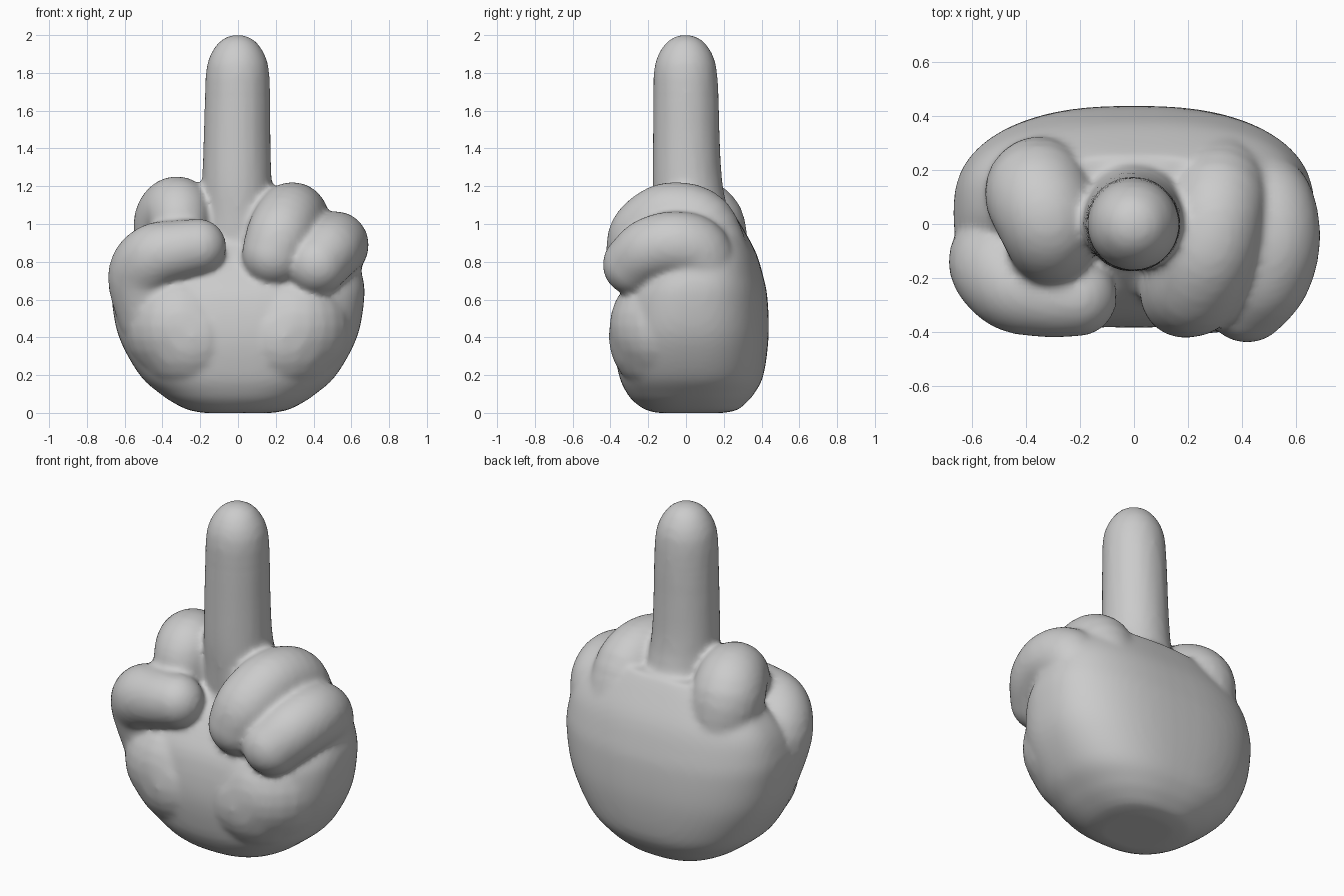
import bpy, bmesh, math
from mathutils import Vector

if "Cube" in bpy.data.objects:
    bpy.data.objects.remove(bpy.data.objects["Cube"], do_unlink=True)

grey = bpy.data.materials.new("light grey")
grey.use_nodes = True
colour = (0.6, 0.6, 0.6, 1)
grey.diffuse_color = colour
grey.node_tree.nodes["Principled BSDF"].inputs["Base Color"].default_value = colour

# Unit ball reused along every digit
bm = bmesh.new()
bmesh.ops.create_uvsphere(bm, u_segments=24, v_segments=14, radius=1)
bm.verts.index_update()
ball_verts = [v.co.copy() for v in bm.verts]
ball_faces = [[v.index for v in f.verts] for f in bm.faces]
bm.free()

verts, faces = [], []


def spline(p0, p1, p2, p3, t):
    """Catmull-Rom point, including every component."""
    return 0.5 * (2 * p1 + (p2 - p0) * t + (2 * p0 - 5 * p1 + 4 * p2 - p3) * t * t
                  + (3 * p1 - p0 - 3 * p2 + p3) * t ** 3)


def smooth_path(points, steps):
    pts = [Vector(p) for p in points]
    pts = [pts[0]] + pts + [pts[-1]]
    out = [spline(*pts[i:i + 4], s / steps)
           for i in range(len(pts) - 3) for s in range(steps)]
    return out + [pts[-1]]


def finger(points, steps=5):
    """Rounded, tapering digit swept along a path of (x, y, z, radius)."""
    for p in smooth_path(points, steps):
        start = len(verts)
        verts.extend(p.xyz + v * p.w for v in ball_verts)
        faces.extend([start + i for i in f] for f in ball_faces)


def palm(sections, sides=64, power=2.5):
    """Loft of rounded cross-sections: (z, half width, front y, back y)."""
    rings = []
    for z, half, front, back in smooth_path(sections, 5):
        rings.append(range(len(verts), len(verts) + sides))
        for i in range(sides):
            a = 2 * math.pi * i / sides
            c, s = math.cos(a), math.sin(a)
            x = half * math.copysign(abs(c) ** (2 / power), c)
            y = (front + back) / 2 + (back - front) / 2 * math.copysign(abs(s) ** (2 / power), s)
            verts.append(Vector((x, y, z)))
    for low, high in zip(rings, rings[1:]):
        for i in range(sides):
            j = (i + 1) % sides
            faces.append([low[i], low[j], high[j], high[i]])
    faces.append(list(reversed(rings[0])))
    faces.append(list(rings[-1]))


# Palm and back of the hand
palm([(0, .18, -.15, .20), (.015, .26, -.21, .27), (.05, .335, -.265, .315),
      (.1, .41, -.31, .36), (.2, .52, -.355, .41), (.4, .63, -.385, .437),
      (.6, .668, -.36, .432), (.72, .66, -.30, .41), (.85, .61, -.20, .37),
      (.98, .49, -.08, .30), (1.06, .34, .0, .25)])

# Fleshy pads on either side of the palm
for side in (-1, 1):
    finger([(side * .24, -.1, .4, .31), (side * .3, -.1, .46, .305)])

# Raised middle finger
finger([(0, .08, .8, .23), (0, .03, 1.04, .197), (-.005, .008, 1.22, .186),
        (-.005, .002, 1.45, .179), (-.003, 0, 1.65, .175), (-.002, -.003, 1.8, .168),
        (-.002, -.003, 1.86, .143)], steps=7)
# Curled index finger
finger([(-.34, .14, .82, .19), (-.355, .11, 1.0, .2), (-.32, .01, 1.065, .187),
        (-.31, -.07, 1.0, .16), (-.3, -.09, .8, .15)])
# Curled ring finger
finger([(.32, .17, .75, .19), (.31, .08, .99, .185), (.28, -.09, 1.04, .18),
        (.23, -.22, .95, .183), (.19, -.255, .84, .17)])
# Curled little finger
finger([(.46, .12, .7, .17), (.495, .06, .85, .18), (.515, -.06, .89, .178),
        (.485, -.19, .86, .173), (.42, -.28, .785, .162)])
# Thumb folded across the front
finger([(-.46, -.11, .52, .18), (-.495, -.14, .72, .195), (-.44, -.225, .825, .178),
        (-.32, -.262, .86, .16), (-.21, -.27, .88, .148)])

mesh = bpy.data.meshes.new("hand")
mesh.from_pydata(verts, [], faces)
mesh.materials.append(grey)
hand = bpy.data.objects.new("hand", mesh)
bpy.context.collection.objects.link(hand)

# Fuse the parts into one skin with soft creases
fuse = hand.modifiers.new("fuse", 'REMESH')
fuse.mode = 'VOXEL'
fuse.voxel_size = 0.017
fuse.use_smooth_shade = True
soften = hand.modifiers.new("soften", 'SMOOTH')
soften.factor = 0.5
soften.iterations = 8
